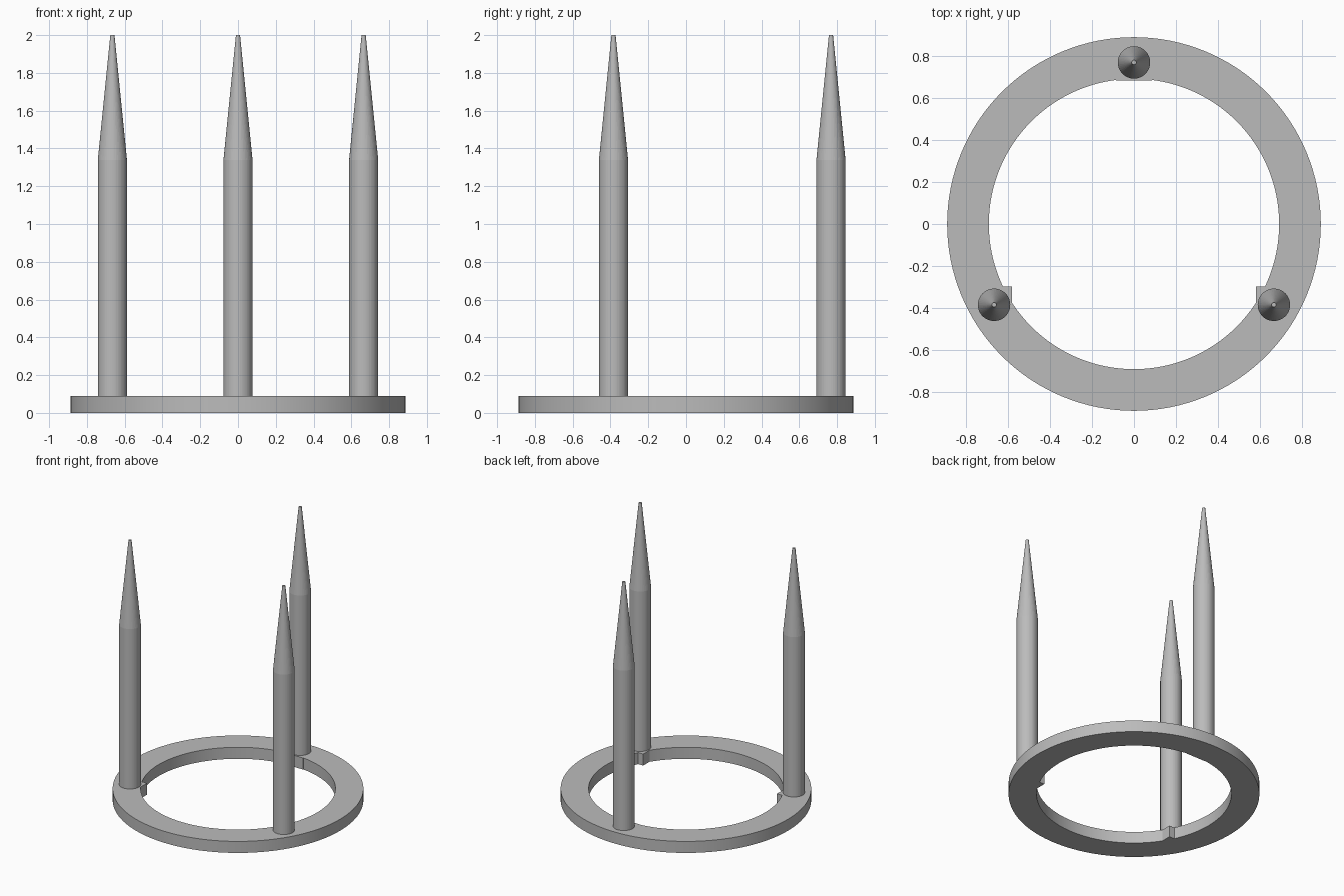
import bpy
import bmesh
import math

cube = bpy.data.objects.get("Cube")
if cube:
    bpy.data.objects.remove(cube, do_unlink=True)

grey = bpy.data.materials.new("plain grey")
grey.use_nodes = True
GREY = (0.5, 0.5, 0.5, 1)
grey.diffuse_color = GREY
grey.node_tree.nodes["Principled BSDF"].inputs["Base Color"].default_value = GREY

HEIGHT = 0.09
OUTER, INNER = 0.888, 0.69
SPREAD, RADIUS = 0.768, 0.077


def lathe(name, profile, steps, location=(0, 0, 0), closed=False):
    """Spin an (r, z) profile about the z axis."""
    bm = bmesh.new()
    rings = []
    for i in range(steps):
        a = math.tau * i / steps
        rings.append([bm.verts.new((r * math.cos(a), r * math.sin(a), z)) for r, z in profile])
    count = len(profile)
    for i in range(steps):
        here, there = rings[i], rings[(i + 1) % steps]
        for j in range(count if closed else count - 1):
            k = (j + 1) % count
            bm.faces.new((here[j], there[j], there[k], here[k]))
    if not closed:
        bm.faces.new([ring[0] for ring in reversed(rings)])
        bm.faces.new([ring[-1] for ring in rings])
    bmesh.ops.recalc_face_normals(bm, faces=bm.faces)
    mesh = bpy.data.meshes.new(name)
    bm.to_mesh(mesh)
    bm.free()
    obj = bpy.data.objects.new(name, mesh)
    obj.location = location
    bpy.context.collection.objects.link(obj)
    mesh.materials.append(grey)
    return obj


def activate(obj):
    bpy.ops.object.select_all(action='DESELECT')
    obj.select_set(True)
    bpy.context.view_layer.objects.active = obj


# Flat base ring
ring = lathe("base_ring",
             [(INNER, 0), (OUTER, 0), (OUTER, HEIGHT), (INNER, HEIGHT)],
             128, closed=True)
parts = [ring]

# Three tapered spikes, each on a square pad merged into the ring
for name, degrees in (("back", 90), ("right", 210), ("left", 330)):
    a = math.radians(degrees)
    x, y = SPREAD * math.cos(a), SPREAD * math.sin(a)
    parts.append(lathe(name + "_spike",
                       [(RADIUS, HEIGHT / 2), (RADIUS, 1.34), (0.011, 2)],
                       48, (x, y, 0)))

    bpy.ops.mesh.primitive_cube_add(size=1, location=(x, y, HEIGHT / 2))
    pad = bpy.context.object
    pad.scale = (0.172, 0.172, HEIGHT)
    pad.data.materials.append(grey)
    activate(ring)
    union = ring.modifiers.new("pad", 'BOOLEAN')
    union.operation = 'UNION'
    union.solver = 'EXACT'
    union.object = pad
    bpy.ops.object.modifier_apply(modifier=union.name)
    bpy.data.objects.remove(pad, do_unlink=True)

# Smooth round walls, crisp rims
for obj in parts:
    activate(obj)
    bpy.ops.object.shade_smooth_by_angle(angle=math.radians(5 if obj is not ring else 30))
    if obj is not ring:
        bpy.ops.object.shade_smooth_by_angle(angle=math.radians(30))
